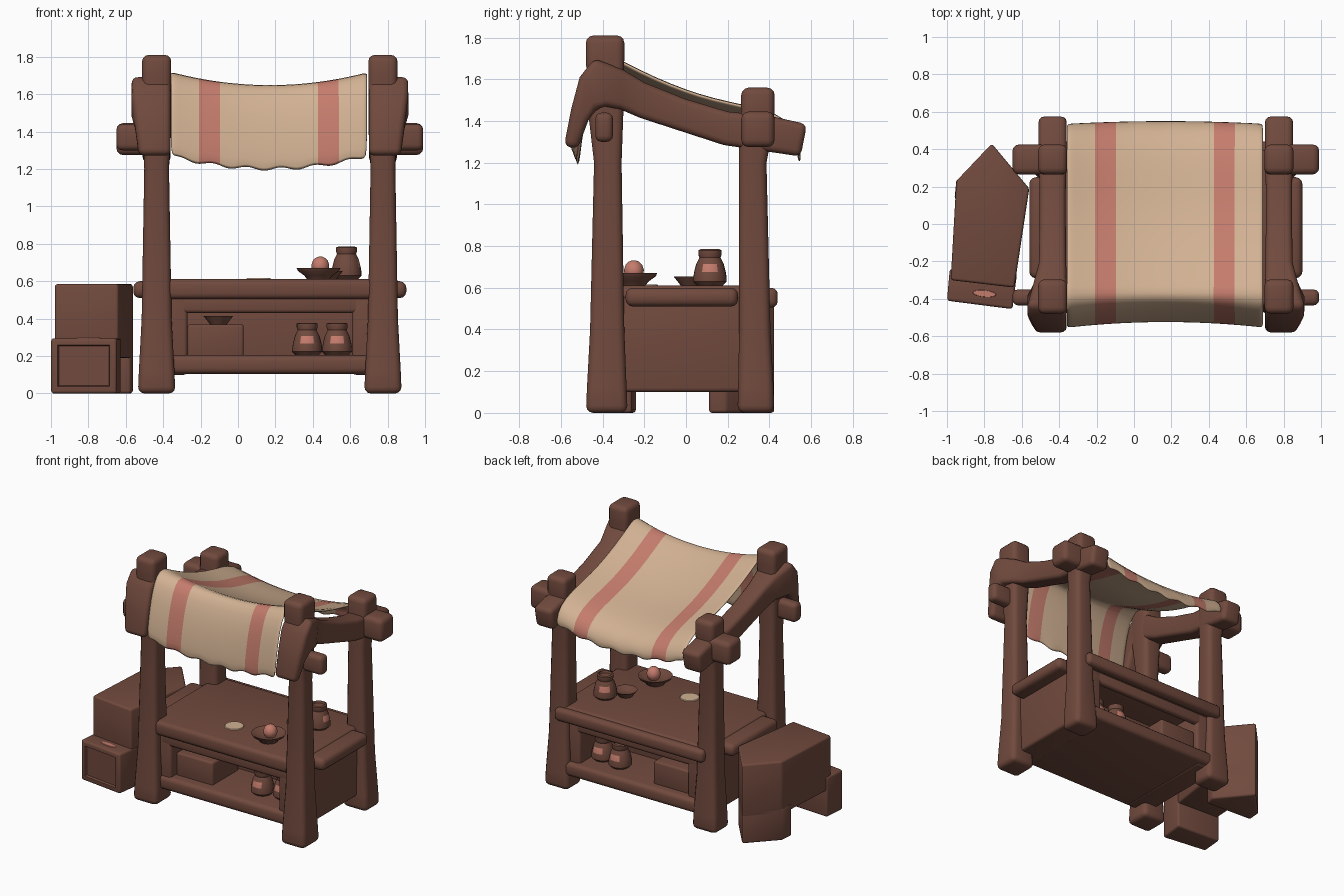
import bpy, bmesh, math
from mathutils import Vector

if "Cube" in bpy.data.objects:
    bpy.data.objects.remove(bpy.data.objects["Cube"])

def mat(name, rgb):
    m = bpy.data.materials.new(name)
    m.diffuse_color = (*rgb, 1)
    m.use_nodes = True
    m.node_tree.nodes["Principled BSDF"].inputs["Base Color"].default_value = m.diffuse_color
    return m

WOOD = mat("brown_wood", (0.165, 0.068, 0.047))
CLOTH = mat("beige_cloth", (0.64, 0.44, 0.29))
PINK = mat("dusty_pink", (0.55, 0.20, 0.15))
CX = 0.17  # mirror plane of the stall

def finish(name, bm, mats, angle=40):
    bmesh.ops.recalc_face_normals(bm, faces=bm.faces)
    me = bpy.data.meshes.new(name)
    bm.to_mesh(me)
    bm.free()
    for m in mats:
        me.materials.append(m)
    me.polygons.foreach_set("use_smooth", [True] * len(me.polygons))
    me.set_sharp_from_angle(angle=math.radians(angle))
    ob = bpy.data.objects.new(name, me)
    bpy.context.collection.objects.link(ob)
    return ob

def loft(name, rings, bevel=0.03, m=WOOD, panel=False):
    """Skin rings of points, cap both ends and round the sharp edges."""
    bm = bmesh.new()
    vs = [[bm.verts.new(p) for p in r] for r in rings]
    n = len(rings[0])
    for a, b in zip(vs, vs[1:]):
        for i in range(n):
            j = (i + 1) % n
            bm.faces.new((a[i], a[j], b[j], b[i]))
    bm.faces.new(vs[0])
    bm.faces.new(vs[-1])
    bmesh.ops.recalc_face_normals(bm, faces=bm.faces)
    bm.normal_update()
    sharp = [e for e in bm.edges if e.calc_face_angle(0) > math.radians(38)]
    bmesh.ops.bevel(bm, geom=sharp, offset=bevel, segments=3, profile=0.5, affect='EDGES', clamp_overlap=True)
    if panel:  # sunken panel on the front face
        bm.normal_update()
        f = min(bm.faces, key=lambda f: f.normal.y * f.calc_area())
        bmesh.ops.inset_individual(bm, faces=[f], thickness=0.03)
        bmesh.ops.inset_individual(bm, faces=[f], thickness=0.008, depth=-0.015)
    return finish(name, bm, [m])

def box(name, x0, x1, y0, y1, z0, z1, bevel=0.02, **k):
    r = [(x0, y0), (x1, y0), (x1, y1), (x0, y1)]
    return loft(name, [[(x, y, z) for x, y in r] for z in (z0, z1)], bevel, **k)

def prism(name, pts, z0, z1, bevel=0.015, **k):
    return loft(name, [[(x, y, z) for x, y in pts] for z in (z0, z1)], bevel, **k)

def lathe(name, prof, loc, m=WOOD, patches=(), seg=24):
    """Turned shape; patches are directions that get a pink mark."""
    bm = bmesh.new()
    rings = []
    for r, z in prof:
        rings.append([bm.verts.new((r * math.cos(2 * math.pi * i / seg), r * math.sin(2 * math.pi * i / seg), z))
                      for i in range(seg)])
    for a, b in zip(rings, rings[1:]):
        for i in range(seg):
            j = (i + 1) % seg
            f = bm.faces.new((a[i], a[j], b[j], b[i]))
            c = f.calc_center_median()
            d = Vector((c.x, c.y)).normalized()
            if 0.065 < c.z < 0.105 and any(d.dot(Vector(p)) > 0.87 for p in patches):
                f.material_index = 1
    bm.faces.new(rings[0])
    bm.faces.new(rings[-1])
    ob = finish(name, bm, [m, PINK])
    ob.location = loc
    return ob

JAR = [(.06, 0), (.08, .02), (.08, .04), (.076, .065), (.066, .105), (.051, .135), (.056, .15),
       (.056, .17), (.045, .175), (.04, .16)]
PLATE = [(.06, 0), (.075, .02), (.11, .045), (.117, .06), (.105, .058), (.07, .035)]
DISH = [(.045, 0), (.06, .02), (.08, .045), (.072, .045), (.045, .025)]

for s, side in ((-1, "left"), (1, "right")):
    px = CX + s * 0.605
    # flared posts: z, y centre, half x, half y
    for part, prof in (("front_post", [(0, -.38, .1, .1), (.12, -.38, .095, .095), (.4, -.378, .08, .082),
                                       (1.2, -.375, .066, .066), (1.45, -.385, .075, .085),
                                       (1.7, -.388, .078, .092), (1.81, -.388, .078, .092)]),
                       ("back_post", [(0, .335, .1, .088), (.12, .335, .095, .085), (.4, .33, .08, .075),
                                      (1.2, .32, .066, .066), (1.35, .335, .075, .08),
                                      (1.45, .345, .078, .08), (1.56, .345, .078, .08)])):
        loft(f"{side}_{part}", [[(px + a * hx, y + b * hy, z) for a, b in ((-1, -1), (1, -1), (1, 1), (-1, 1))]
                                for z, y, hx, hy in prof], 0.035)
    # sagging side beam that droops over the front: outer y z, inner y z, half width, outward shift
    path = [(.58, 1.385, .55, 1.23, .075, 0), (.4, 1.425, .38, 1.255, .075, 0), (.2, 1.445, .18, 1.285, .07, 0),
            (0, 1.505, -.02, 1.35, .07, 0), (-.2, 1.585, -.22, 1.415, .072, 0), (-.3, 1.645, -.31, 1.455, .085, .01),
            (-.44, 1.70, -.38, 1.47, .105, .03), (-.51, 1.61, -.43, 1.46, .105, .03),
            (-.55, 1.46, -.47, 1.40, .095, .02), (-.585, 1.28, -.52, 1.265, .085, .01)]
    loft(f"{side}_side_beam", [[(px + s * d - h, yo, zo), (px + s * d + h, yo, zo),
                                (px + s * d + h, yi, zi), (px + s * d - h, yi, zi)]
                               for yo, zo, yi, zi, h, d in path], 0.03)
    # short cross pegs through the posts
    xa, xb = sorted((px - s * .07, px + s * .215))
    box(f"{side}_back_peg", xa, xb, .265, .425, 1.275, 1.445, .035)
    xa, xb = sorted((px, px + s * .215))
    box(f"{side}_front_peg", xa, xb, -.435, -.35, 1.3, 1.44, .03)
    # counter side rail and cabinet end panel
    xa, xb = sorted((px - s * .1, px + s * .125))
    box(f"{side}_counter_rail", xa, xb, -.29, .25, .51, .6, .035)
    xa, xb = sorted((px - s * .165, px + s * .02))
    box(f"{side}_end_panel", xa, xb, -.4, .37, .1, .56, .02)

# counter and cabinet
box("counter_top", -.45, .79, -.44, .40, .505, .612, .03)
box("back_counter_rail", -.44, .78, .36, .44, .505, .6, .03)
box("front_apron", -.36, .7, -.40, -.34, .43, .53, .02)
box("back_apron", -.36, .7, .32, .37, .43, .53, .02)
box("bottom_shelf", -.44, .78, -.42, .41, .105, .205, .03)
box("cabinet_divider", -.36, .7, -.02, .02, .15, .55, .005)

# goods in the cabinet, on both open sides
for s, side in ((-1, "front"), (1, "back")):
    ya, yb = sorted((s * .03, s * .34))
    box(f"{side}_storage_box", -.27, .03, ya, yb, .19, .37, .015)
    lathe(f"{side}_storage_dish", DISH, (-.105, s * .2, .37))
    for i, x in enumerate((.37, .53)):
        lathe(f"{side}_shelf_jar_{i}", JAR, (x, s * (.24 - .03 * i), .203), patches=[(0, s)])

# goods on the counter
lathe("counter_plate", PLATE, (.43, -.255, .61))
lathe("plate_fruit", [(.03, 0), (.045, .025), (.048, .045), (.04, .07), (.025, .085), (.008, .092)],
      (.44, -.25, .64), PINK)
lathe("counter_jar", JAR, (.58, .115, .61), patches=[(1, 0), (-.5, .87)])
lathe("counter_dish", DISH, (.48, .02, .61))
lathe("counter_mat", [(.066, 0), (.062, .005)], (.11, -.2, .612), CLOTH)

# canopy cloth: sagging sheet with two pink stripes
prof = [(.53, 1.28), (.525, 1.36), (.44, 1.435), (.27, 1.475), (.13, 1.505), (0, 1.545), (-.15, 1.605), (-.3, 1.68),
        (-.37, 1.72), (-.44, 1.70), (-.49, 1.6), (-.52, 1.48), (-.54, 1.37), (-.55, 1.265)]
bm = bmesh.new()
rows = []
for k, (y, z) in enumerate(prof):
    row = []
    for i in range(29):
        x = -.36 + .0375 * i
        c = max(0, 1 - ((x - CX) / .53) ** 2)
        hem = .012 * math.sin(i * 1.3) if k in (0, 13) else 0
        row.append(bm.verts.new((x, y + .03 * c * (k > 8) + .015 * c * (k < 2), z - .07 * c + hem)))
    rows.append(row)
for a, b in zip(rows, rows[1:]):
    for i in range(28):
        f = bm.faces.new((a[i], a[i + 1], b[i + 1], b[i]))
        f.material_index = int(i in (4, 5, 6, 21, 22, 23))
cloth = finish("canopy_cloth", bm, [CLOTH, PINK], 180)
sol = cloth.modifiers.new("thickness", 'SOLIDIFY')
sol.thickness = 0.018
sol.offset = 0
sub = cloth.modifiers.new("smooth", 'SUBSURF')
sub.levels = sub.render_levels = 1

# stepped crate beside the stall
prism("crate_body", [(-.98, -.30), (-.64, -.34), (-.56, .19), (-.76, .43), (-.95, .23)], .19, .585)
prism("crate_back_leg", [(-.96, .13), (-.575, .11), (-.56, .19), (-.76, .43), (-.95, .23)], 0, .24)
prism("crate_front_step", [(-1.0, -.41), (-.65, -.455), (-.625, -.26), (-.985, -.24)], 0, .295, panel=True)
mark = lathe("crate_mark", [(.065, 0), (.06, .005)], (-.8, -.372, .294), PINK)
mark.scale = (1, .28, 1)
mark.rotation_euler.z = -.1
